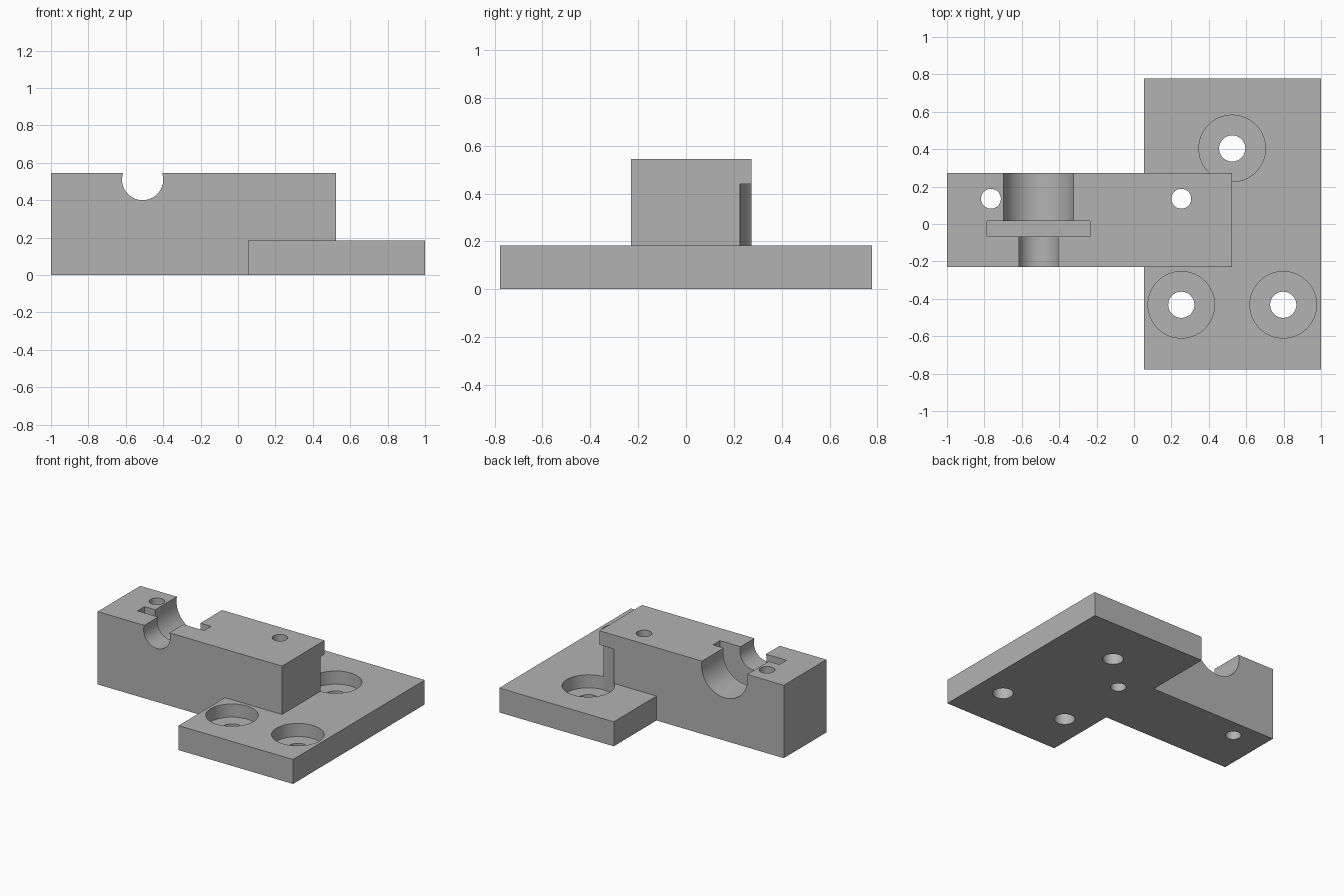
import bpy
import math

cube = bpy.data.objects.get("Cube")
if cube:
    bpy.data.objects.remove(cube, do_unlink=True)

grey = bpy.data.materials.new("plain_grey")
grey.use_nodes = True
colour = (0.45, 0.45, 0.45, 1)
grey.diffuse_color = colour
for node in grey.node_tree.nodes:
    if node.type == 'BSDF_PRINCIPLED':
        node.inputs["Base Color"].default_value = colour


def box(name, low, high):
    centre = [(a + b) / 2 for a, b in zip(low, high)]
    bpy.ops.mesh.primitive_cube_add(size=1, location=centre)
    ob = bpy.context.object
    ob.name = name
    ob.scale = [b - a for a, b in zip(low, high)]
    bpy.ops.object.transform_apply(location=True, rotation=True, scale=True)
    ob.data.materials.append(grey)
    return ob


def rod(name, radius, start, end, along_y=False):
    """Cylinder between two points on a z or y axis."""
    centre = [(a + b) / 2 for a, b in zip(start, end)]
    bpy.ops.mesh.primitive_cylinder_add(
        vertices=64, radius=radius, depth=math.dist(start, end), location=centre,
        rotation=(math.pi / 2 if along_y else 0, 0, 0))
    ob = bpy.context.object
    ob.name = name
    bpy.ops.object.transform_apply(location=True, rotation=True, scale=True)
    ob.data.materials.append(grey)
    return ob


def combine(target, tool, operation='DIFFERENCE'):
    bpy.context.view_layer.objects.active = target
    mod = target.modifiers.new(tool.name, 'BOOLEAN')
    mod.operation = operation
    mod.solver = 'EXACT'
    mod.object = tool
    bpy.ops.object.modifier_apply(modifier=mod.name)
    bpy.data.objects.remove(tool, do_unlink=True)


# Arm block joined to the mounting plate
TOP = 0.545
bracket = box("mounting_bracket", (-1, -0.23, 0), (0.525, 0.273, TOP))
plate = box("plate", (0.053, -0.778, 0), (1, 0.778, 0.183))
combine(bracket, plate, 'UNION')

# Counterbored mounting holes; the rear one also bites into the arm
for x, y in ((0.525, 0.404), (0.253, -0.432), (0.798, -0.432)):
    combine(bracket, rod("counterbore", 0.178, (x, y, 0.085), (x, y, 0.44)))
    combine(bracket, rod("bolt_hole", 0.07, (x, y, -0.1), (x, y, 0.3)))

# Clamp screw holes through the arm
for x in (-0.765, 0.253):
    combine(bracket, rod("screw_hole", 0.053, (x, 0.135, -0.1), (x, 0.135, 0.7)))

# Stepped cradle groove with a rectangular slot between its two radii
AXIS_X, AXIS_Z = -0.51, 0.51
combine(bracket, box("clip_slot", (-0.785, -0.066, 0.26), (-0.235, 0.017, 0.7)))
combine(bracket, rod("narrow_groove", 0.11, (AXIS_X, -0.4, AXIS_Z),
                     (AXIS_X, -0.03, AXIS_Z), True))
combine(bracket, rod("wide_groove", 0.19, (AXIS_X, -0.02, AXIS_Z),
                     (AXIS_X, 0.4, AXIS_Z), True))

bpy.ops.object.select_all(action='DESELECT')
bracket.select_set(True)
bpy.context.view_layer.objects.active = bracket
bpy.ops.object.shade_smooth_by_angle(angle=math.radians(30))
